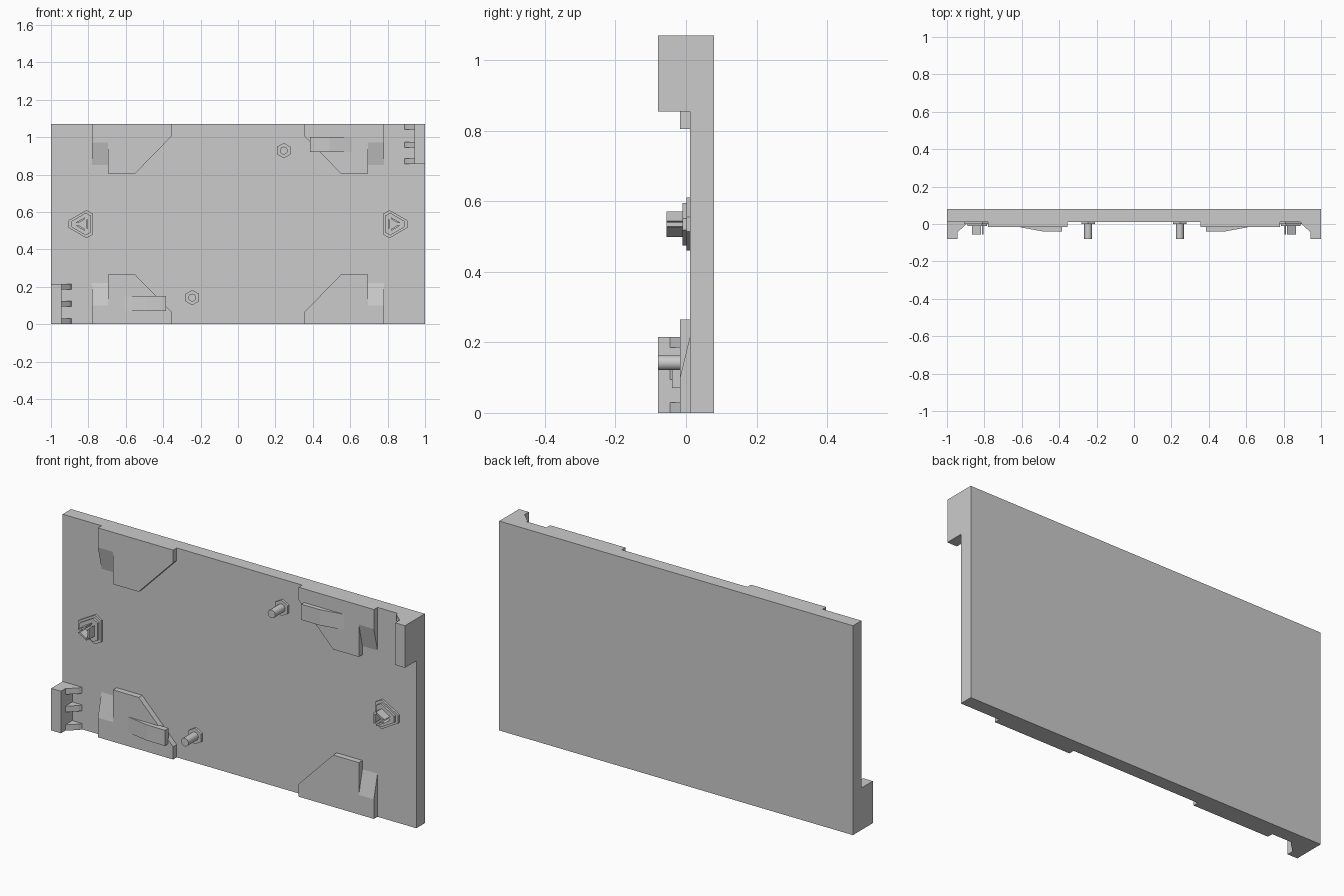
import bpy, bmesh, math

if "Cube" in bpy.data.objects:
    bpy.data.objects.remove(bpy.data.objects["Cube"])

H = 1.07          # panel height
FACE = 0.012      # front face of the slab (y)
PAD = -0.017      # front face of the raised pads (y)


def finish(name, bm):
    bmesh.ops.recalc_face_normals(bm, faces=bm.faces)
    me = bpy.data.meshes.new(name)
    bm.to_mesh(me)
    bm.free()
    ob = bpy.data.objects.new(name, me)
    bpy.context.collection.objects.link(ob)
    return ob


def prism(name, pts, offset):
    """Extrude a closed 3D outline by an offset vector."""
    bm = bmesh.new()
    f = bm.faces.new([bm.verts.new(p) for p in pts])
    r = bmesh.ops.extrude_face_region(bm, geom=[f])
    vs = [g for g in r["geom"] if isinstance(g, bmesh.types.BMVert)]
    bmesh.ops.translate(bm, verts=vs, vec=offset)
    return finish(name, bm)


def plate(name, xz, y0, y1):
    return prism(name, [(x, y0, z) for x, z in xz], (0, y1 - y0, 0))


def box(name, x0, x1, y0, y1, z0, z1):
    return plate(name, [(x0, z0), (x1, z0), (x1, z1), (x0, z1)], y0, y1)


def place(sx, sz):
    """Map lower-right coordinates to any corner of the panel."""
    return lambda x, z: (sx * x, z if sz > 0 else H - z)


def ngon(cx, cz, r, n, a=0.0):
    return [(cx + r * math.cos(a + math.tau * i / n), cz + r * math.sin(a + math.tau * i / n)) for i in range(n)]


# Main slab
box("slab", -1, 1, FACE, 0.08, 0, H)

# Four raised corner pads with ramped strips
pad = [(0.355, 0), (0.355, 0.065), (0.55, 0.265), (0.695, 0.265), (0.695, 0.1), (0.78, 0.1), (0.78, 0)]
for sx in (-1, 1):
    for sz in (-1, 1):
        m = place(sx, sz)
        plate("corner_pad", [m(x, z) for x, z in pad], FACE + 0.002, PAD)
        ramp = []
        for y, z in [(FACE, 0.1), (PAD, 0.1), (FACE, 0.22)]:
            x, zz = m(0.695, z)
            ramp.append((x, y, zz))
        prism("pad_ramp", ramp, (sx * 0.085, 0, 0))

# Parts repeated by a half turn: lower left and upper right
for s in (-1, 1):
    m = place(s, -s)

    # Wedge tab
    prof = [(0.385, -0.01), (0.385, -0.04), (0.49, -0.039), (0.61, PAD), (0.61, -0.01)]
    z0, z1 = m(0, 0.07)[1], m(0, 0.15)[1]
    prism("wedge_tab", [(s * x, y, z0) for x, y in prof], (0, 0, z1 - z0))

    # Edge hook and its three ribs
    plate("edge_hook", [m(x, z) for x, z in [(0.945, 0), (1, 0), (1, 0.215), (0.945, 0.215)]], FACE + 0.002, -0.08)
    rib = [(0.95, FACE + 0.002), (0.95, -0.045), (0.945, -0.045), (0.9, -0.004), (0.888, FACE + 0.002)]
    for a in (0.0, 0.095, 0.185):
        z0, z1 = m(0, a)[1], m(0, a + 0.03)[1]
        prism("hook_rib", [(s * x, y, z0) for x, y in rib], (0, 0, z1 - z0))

    # Peg on hexagonal base
    cx, cz = m(0.245, 0.142)
    plate("peg_base", ngon(cx, cz, 0.041, 6, math.pi / 6), FACE + 0.002, 0.0)
    peg = plate("peg", ngon(cx, cz, 0.021, 16), FACE, -0.08)
    for p in peg.data.polygons:
        p.use_smooth = len(p.vertices) == 4
    for e in peg.data.edges:
        a, b = (peg.data.vertices[i].co.y for i in e.vertices)
        e.use_edge_sharp = abs(a - b) < 1e-6


def cut_triangle(cx, cz, s, a, b):
    """Triangle with clipped corners, pointing towards s in x."""
    h = (2 * a - b) * math.tan(math.pi / 6)
    out = []
    for k in range(3):
        c, n = math.cos(k * math.tau / 3), math.sin(k * math.tau / 3)
        for z in (-h, h):
            out.append((cx + s * (b * c - z * n), cz + b * n + z * c))
    return out


# Side sockets: stepped bases and a split triangular stud
for s in (-1, 1):
    c = (s * 0.83, H / 2, s)
    plate("socket_base", cut_triangle(*c, 0.055, 0.075), FACE + 0.002, 0.001)
    plate("socket_step", cut_triangle(*c, 0.044, 0.06), 0.002, -0.010)
    for k in range(3):
        co, si = math.cos(k * math.tau / 3), math.sin(k * math.tau / 3)
        wall = [(-0.026, -0.028), (-0.026, 0.028), (-0.017, 0.020), (-0.017, -0.020)]
        pts = [(c[0] + s * (u * co - v * si), c[1] + u * si + v * co) for u, v in wall]
        plate("socket_stud", pts, -0.008, -0.055)
